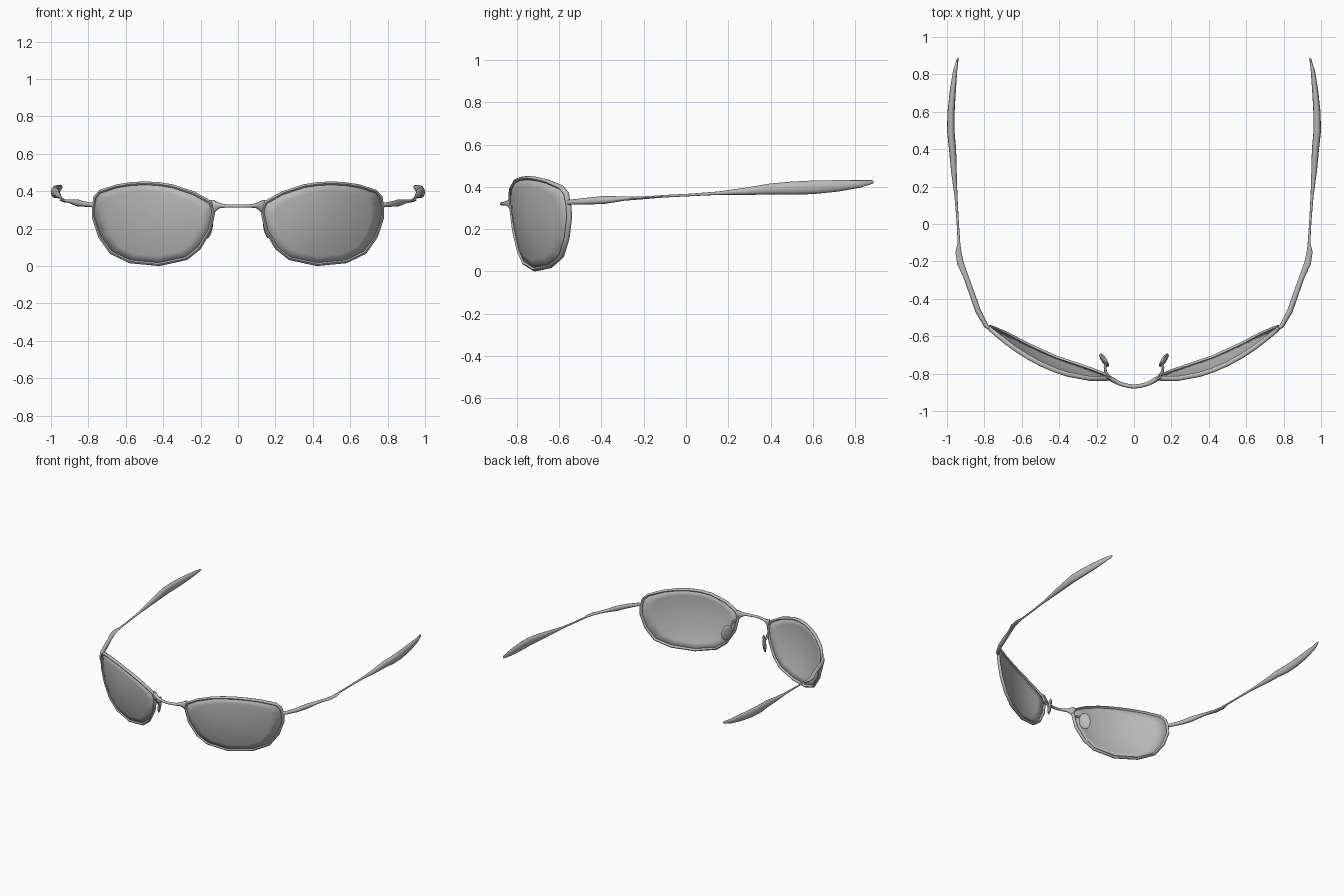
import bpy, bmesh, math
from mathutils import Vector

if "Cube" in bpy.data.objects:
    bpy.data.objects.remove(bpy.data.objects["Cube"])

grey = bpy.data.materials.new("neutral_grey")
grey.use_nodes = True
GREY = (0.5, 0.5, 0.5, 1)
grey.diffuse_color = GREY
grey.node_tree.nodes["Principled BSDF"].inputs["Base Color"].default_value = GREY


def finish(name, bm, angle=50):
    """Turn a bmesh into a smooth shaded object."""
    bmesh.ops.recalc_face_normals(bm, faces=bm.faces)
    mesh = bpy.data.meshes.new(name)
    bm.to_mesh(mesh)
    bm.free()
    mesh.materials.append(grey)
    obj = bpy.data.objects.new(name, mesh)
    bpy.context.collection.objects.link(obj)
    bpy.ops.object.select_all(action='DESELECT')
    obj.select_set(True)
    bpy.context.view_layer.objects.active = obj
    bpy.ops.object.shade_smooth_by_angle(angle=math.radians(angle))
    return obj


def sweep(name, path, sizes, up, sides=10, closed=False):
    """Elliptical tube along path; sizes are (across, along up) half widths."""
    bm = bmesh.new()
    pts = [Vector(p) for p in path]
    n = len(pts)
    rings = []
    for i, p in enumerate(pts):
        a = pts[i - 1] if closed or i else p
        b = pts[(i + 1) % n] if closed or i < n - 1 else p
        t = (b - a).normalized()
        u = t.cross(Vector(up)).normalized()
        v = u.cross(t)
        ring = []
        for k in range(sides):
            w = math.tau * k / sides
            ring.append(bm.verts.new(p + u * sizes[i][0] * math.cos(w) + v * sizes[i][1] * math.sin(w)))
        rings.append(ring)
    for i in range(n if closed else n - 1):
        r, q = rings[i], rings[(i + 1) % n]
        for k in range(sides):
            j = (k + 1) % sides
            bm.faces.new((r[k], r[j], q[j], q[k]))
    if not closed:
        bm.faces.new(rings[0])
        bm.faces.new(rings[-1])
    return finish(name, bm)


def lens_point(x, z):
    """Wrapped lens surface: curves back to the side and to the bottom."""
    return Vector((x, -0.828 + 0.77 * (x - 0.18) ** 2 + 0.5 * (0.38 - z) ** 2, z))


# Lens outline in x and z, outer edge of the rim
OUTLINE = [(.782, .32), (.772, .375), (.745, .405), (.655, .435), (.58, .447), (.5, .452),
           (.42, .447), (.345, .435), (.23, .396), (.14, .345), (.12, .3), (.142, .19),
           (.2, .09), (.27, .033), (.42, .0), (.58, .015), (.685, .065), (.747, .155), (.781, .26)]
CENTRE = Vector((0.45, 0.23))
inner = [CENTRE + Vector(((x - .45) * .97, (z - .23) * .957)) for x, z in OUTLINE]

# Temple stations: x, y, z, half width, half height
TEMPLE = [(.765, -.565, .325, .008, .012), (.79, -.545, .328, .012, .012),
          (.834, -.465, .333, .015, .016), (.86, -.39, .338, .015, .019),
          (.895, -.29, .345, .014, .01), (.928, -.21, .348, .018, .007),
          (.939, -.15, .352, .016, .006), (.936, -.1, .356, .007, .006),
          (.943, .02, .362, .006, .006), (.952, .15, .37, .008, .008),
          (.963, .28, .379, .015, .017), (.97, .4, .39, .019, .026),
          (.98, .5, .394, .02, .031), (.978, .6, .398, .019, .032),
          (.968, .72, .405, .016, .027), (.956, .82, .414, .011, .018),
          (.943, .88, .423, .005, .009), (.941, .888, .424, .002, .004)]

for side, s in (("left", 1), ("right", -1)):
    def flip(p):
        return Vector((p[0] * s, p[1], p[2]))

    # Lens: rings shrinking toward the middle of the curved surface
    bm = bmesh.new()
    rings = []
    for f in (1, .8, .6, .4, .2):
        rings.append([bm.verts.new(flip(lens_point(*(CENTRE + (c - CENTRE) * f)))) for c in inner])
    mid = bm.verts.new(flip(lens_point(*CENTRE)))
    n = len(inner)
    for i in range(n):
        j = (i + 1) % n
        for r, q in zip(rings, rings[1:]):
            bm.faces.new((r[i], r[j], q[j], q[i]))
        bm.faces.new((rings[-1][i], rings[-1][j], mid))
    lens = finish(side + "_lens", bm)
    thick = lens.modifiers.new("thickness", 'SOLIDIFY')
    thick.thickness = 0.008
    thick.offset = 0

    # Rim around the lens
    sweep(side + "_rim", [flip(lens_point(*c)) for c in inner], [(.01, .013)] * n,
          (0, 1, 0), 8, closed=True)

    # Temple arm with its swollen ear grip
    sweep(side + "_temple", [flip(p) for p in TEMPLE], [p[3:] for p in TEMPLE], (0, 0, 1), 12)

    # Nose pad arm
    arm = [(.135, -.815, .28), (.152, -.79, .27), (.155, -.765, .245), (.148, -.75, .22), (.16, -.73, .208)]
    sweep(side + "_pad_arm", [flip(p) for p in arm], [(.008, .008)] * len(arm), (.3, .2, 1), 6)

    # Nose pad: flattened oval, turned toward the back
    bm = bmesh.new()
    bmesh.ops.create_uvsphere(bm, u_segments=14, v_segments=8, radius=1)
    for v in bm.verts:
        x, y, z = v.co
        v.co = flip((.16 + .012 * x + .022 * y - .008 * z, -.728 - .005 * x + .036 * y, .208 + .062 * z))
    finish(side + "_nose_pad", bm)

# Bridge, flaring where it meets the rims
half = [(.03, -.866, .32, .011, .009), (.07, -.856, .321, .011, .01), (.095, -.844, .323, .012, .013),
        (.112, -.834, .322, .013, .022), (.128, -.825, .32, .013, .034), (.142, -.82, .318, .01, .036)]
bridge = [(-x, y, z, a, b) for x, y, z, a, b in reversed(half)] + [(0, -.869, .32, .011, .009)] + half
sweep("bridge", [p[:3] for p in bridge], [p[3:] for p in bridge], (0, 0, 1), 10)
